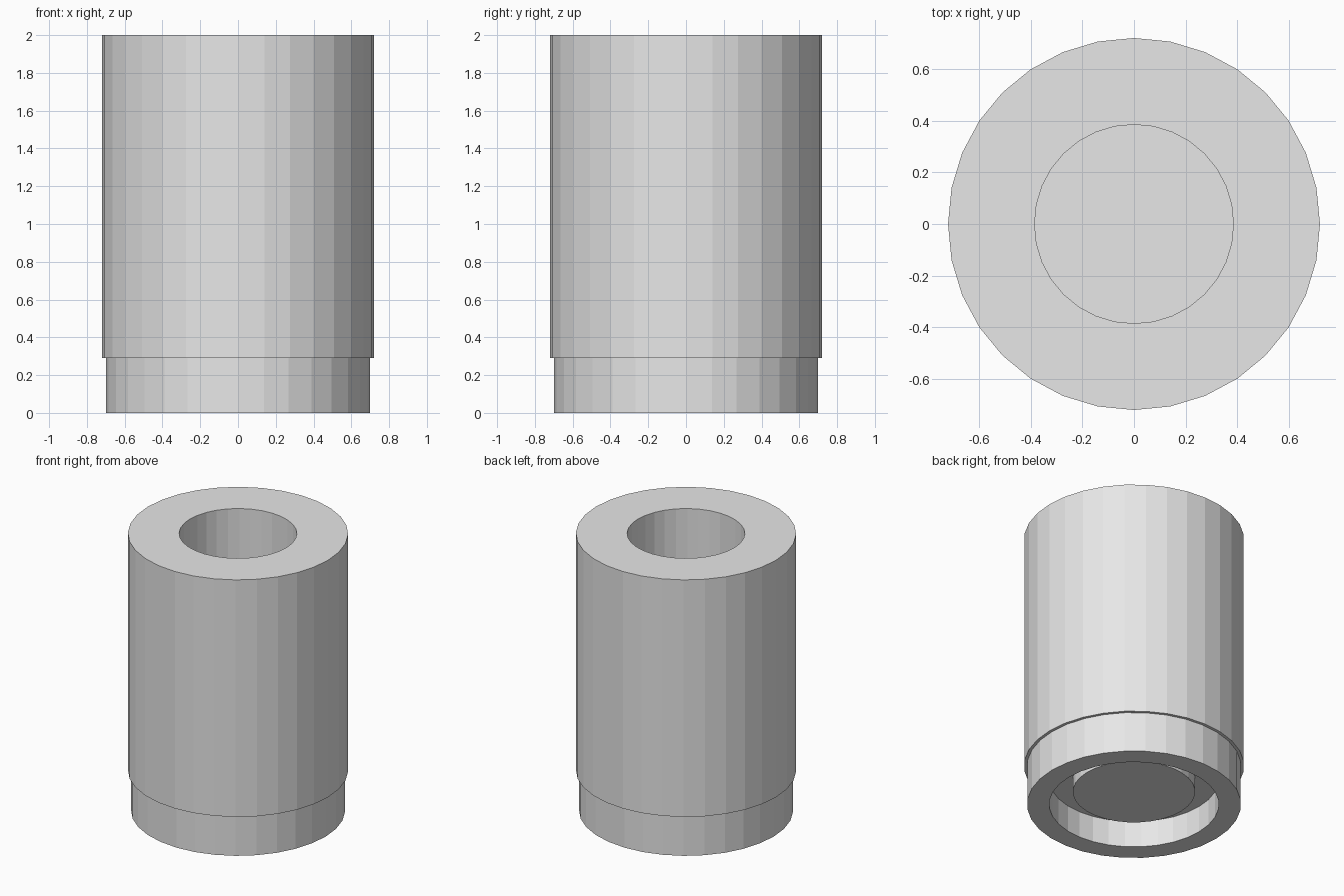
import bpy, bmesh, math

if "Cube" in bpy.data.objects:
    bpy.data.objects.remove(bpy.data.objects["Cube"])

SIDES = 32

# single plain grey
grey = bpy.data.materials.new("plain grey")
grey.diffuse_color = (0.8, 0.8, 0.8, 1)
grey.use_nodes = True
grey.node_tree.nodes["Principled BSDF"].inputs["Base Color"].default_value = grey.diffuse_color

# profile (radius, height) from the floor of the top bore, over the outside,
# into the ring recess underneath and down the central plug
profile = [
    (0.385, 0.20), (0.385, 2.0),               # bore
    (0.72, 2.0), (0.72, 0.29),                 # outer wall
    (0.70, 0.29), (0.70, 0.0),                 # stepped foot
    (0.555, 0.0), (0.555, 0.19),               # recess
    (0.40, 0.19), (0.40, 0.095),               # plug
]

bm = bmesh.new()
rings = []
for r, z in profile:
    rings.append([bm.verts.new((r * math.cos(2 * math.pi * i / SIDES),
                                r * math.sin(2 * math.pi * i / SIDES), z))
                  for i in range(SIDES)])
for a, b in zip(rings, rings[1:]):
    for i in range(SIDES):
        j = (i + 1) % SIDES
        bm.faces.new((a[i], a[j], b[j], b[i]))
bm.faces.new(rings[0])     # bore floor
bm.faces.new(rings[-1])    # plug underside
bmesh.ops.recalc_face_normals(bm, faces=bm.faces[:])

mesh = bpy.data.meshes.new("stepped_sleeve")
bm.to_mesh(mesh)
bm.free()
mesh.materials.append(grey)
bpy.context.collection.objects.link(bpy.data.objects.new("stepped_sleeve", mesh))
